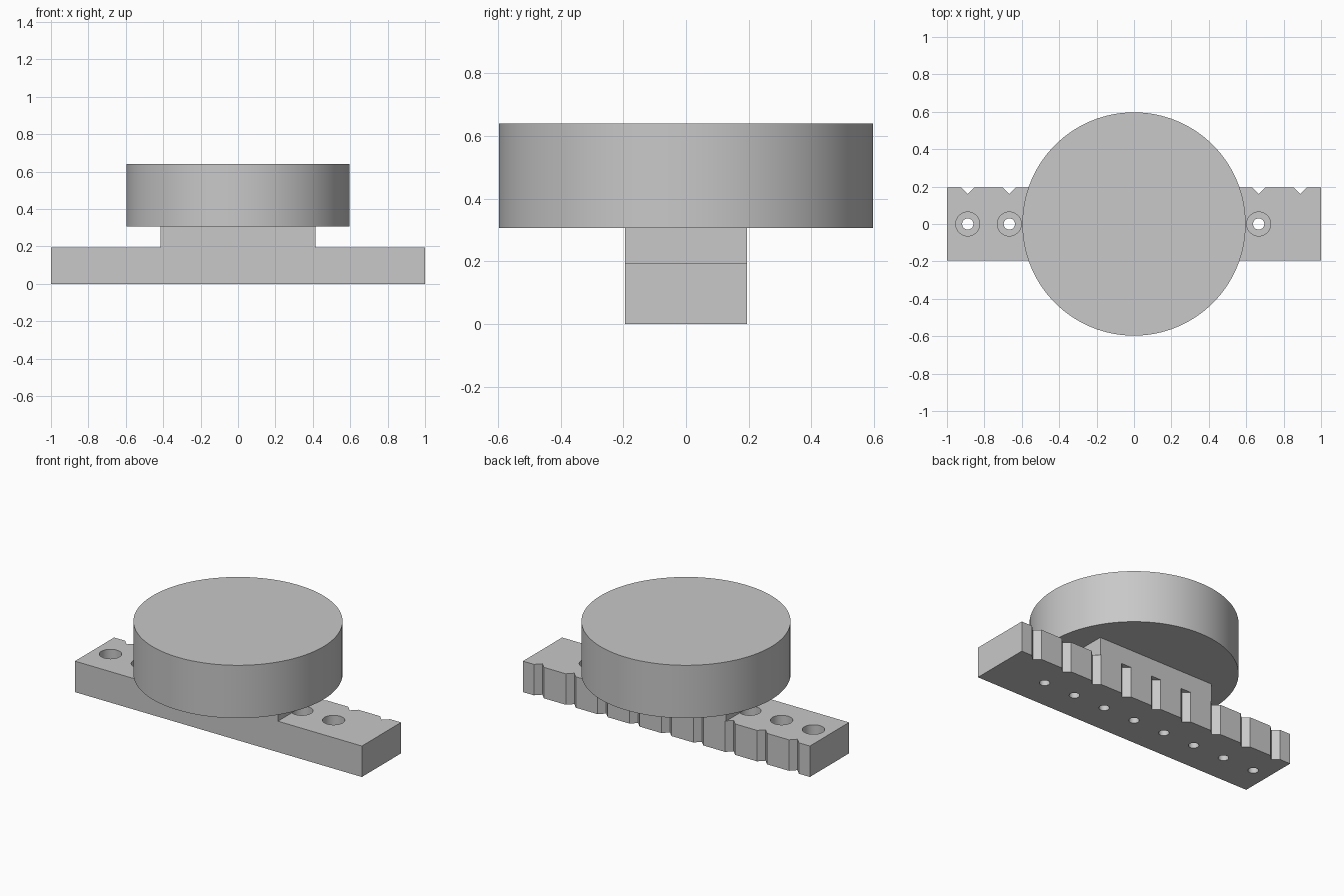
import bpy
import bmesh
import math
from mathutils import Matrix

cube = bpy.data.objects.get("Cube")
if cube:
    bpy.data.objects.remove(cube, do_unlink=True)

GREY = (0.58, 0.58, 0.58, 1.0)
grey = bpy.data.materials.new("grey")
grey.use_nodes = True
grey.diffuse_color = GREY
grey.node_tree.nodes["Principled BSDF"].inputs["Base Color"].default_value = GREY

BASE_H = 0.195      # base plate height
HALF_D = 0.195      # half depth of plate and block
DISC_Z = 0.307      # underside of the disc
TOP_Z = 0.64
STEPS = [(i - 4) * 2 / 9 for i in range(9)]   # spacing of notches and bores


def finish(name, bm):
    bmesh.ops.recalc_face_normals(bm, faces=bm.faces)
    mesh = bpy.data.meshes.new(name)
    bm.to_mesh(mesh)
    bm.free()
    mesh.materials.append(grey)
    obj = bpy.data.objects.new(name, mesh)
    bpy.context.collection.objects.link(obj)
    return obj


def prism(name, outline, z0, z1):
    bm = bmesh.new()
    face = bm.faces.new([bm.verts.new((x, y, z0)) for x, y in outline])
    top = bmesh.ops.extrude_face_region(bm, geom=[face])["geom"]
    verts = [v for v in top if isinstance(v, bmesh.types.BMVert)]
    bmesh.ops.translate(bm, verts=verts, vec=(0, 0, z1 - z0))
    return finish(name, bm)


def cylinders(name, xs, radius, z0, z1, segments):
    bm = bmesh.new()
    for x in xs:
        bmesh.ops.create_cone(bm, cap_ends=True, segments=segments,
                              radius1=radius, radius2=radius, depth=z1 - z0,
                              matrix=Matrix.Translation((x, 0, (z0 + z1) / 2)))
    return finish(name, bm)


def smooth(obj):
    bpy.ops.object.select_all(action="DESELECT")
    obj.select_set(True)
    bpy.context.view_layer.objects.active = obj
    bpy.ops.object.shade_smooth_by_angle(angle=math.radians(30))


# Base plate with V notches along the back edge
outline = [(1, HALF_D), (1, -HALF_D), (-1, -HALF_D), (-1, HALF_D)]
for x in STEPS:
    outline += [(x - 0.035, HALF_D), (x, HALF_D - 0.035), (x + 0.035, HALF_D)]
base = prism("base_plate", outline, 0, BASE_H)

# Counterbored screw holes, all but the one at the left end
cutters = [cylinders("through_hole_cutter", STEPS[:-1], 0.03, -0.1, 0.3, 32),
           cylinders("counterbore_cutter", STEPS[:-1], 0.064, 0.09, 0.3, 48)]
bpy.context.view_layer.objects.active = base
for cutter in cutters:
    cutter.hide_render = True
    mod = base.modifiers.new(cutter.name, "BOOLEAN")
    mod.operation = "DIFFERENCE"
    mod.solver = "EXACT"
    mod.object = cutter
    bpy.ops.object.modifier_apply(modifier=mod.name)
    bpy.data.objects.remove(cutter, do_unlink=True)
smooth(base)

# Neck block between plate and disc
prism("neck_block", [(sx * 0.415, sy * HALF_D) for sx, sy in
                     ((1, 1), (-1, 1), (-1, -1), (1, -1))], BASE_H, DISC_Z)

# Round disc
disc = cylinders("disc", [0], 0.597, DISC_Z, TOP_Z, 128)
smooth(disc)
